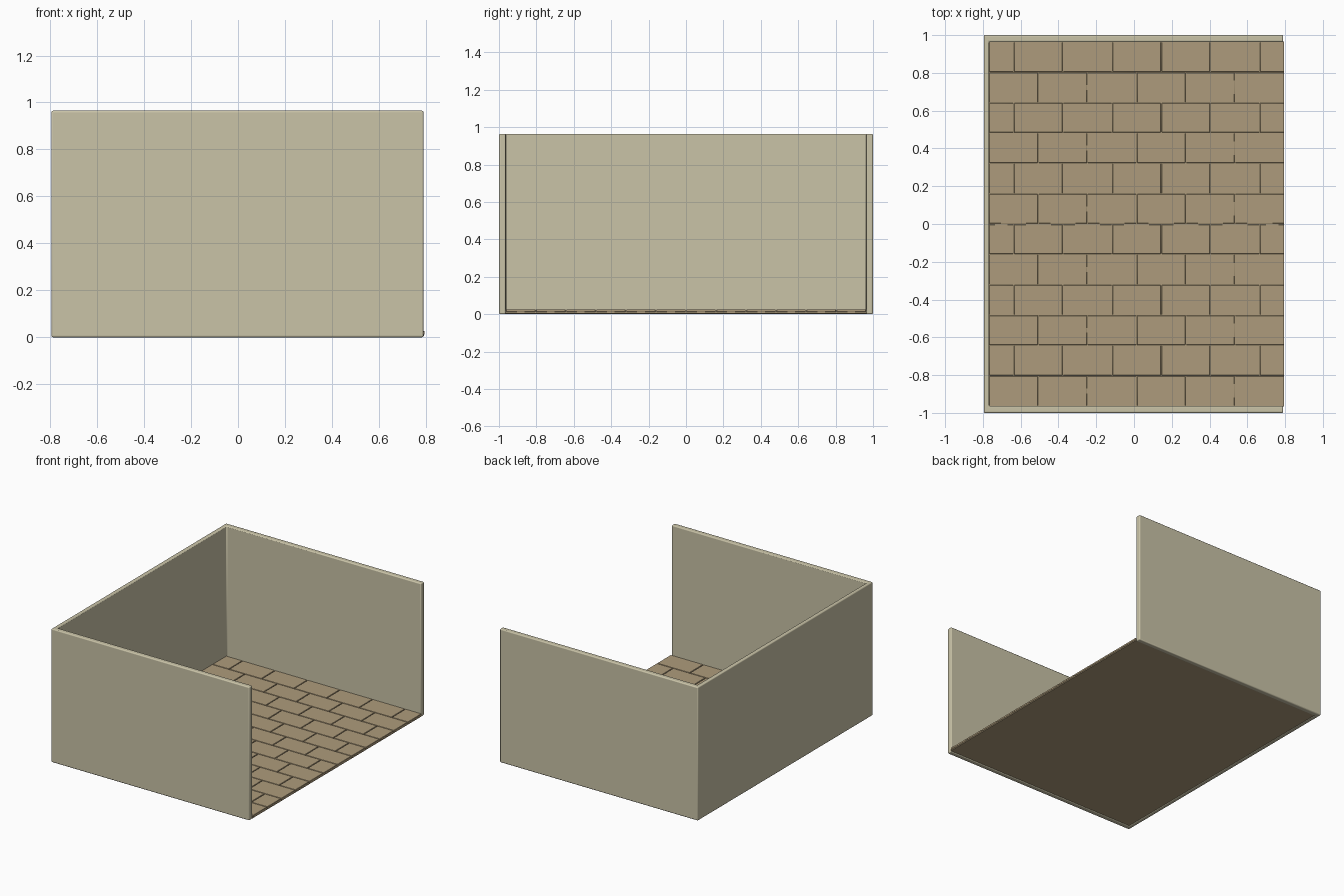
import bpy, bmesh

if "Cube" in bpy.data.objects:
    bpy.data.objects.remove(bpy.data.objects["Cube"])

X0, X1, Y1, H = -0.795, 0.79, 1.0, 0.965
TX, TY = 0.028, 0.036          # wall thickness of side and front/back walls


def material(name, color):
    m = bpy.data.materials.new(name)
    m.diffuse_color = (*color, 1)
    m.use_nodes = True
    m.node_tree.nodes["Principled BSDF"].inputs["Base Color"].default_value = m.diffuse_color
    return m


def finish(name, bm, mat, bevel=0, segments=1):
    bmesh.ops.recalc_face_normals(bm, faces=bm.faces[:])
    me = bpy.data.meshes.new(name)
    bm.to_mesh(me)
    bm.free()
    ob = bpy.data.objects.new(name, me)
    bpy.context.collection.objects.link(ob)
    me.materials.append(mat)
    if bevel:
        mod = ob.modifiers.new("Bevel", 'BEVEL')
        mod.width, mod.segments = bevel, segments
    bpy.context.view_layer.objects.active = ob
    ob.select_set(True)
    bpy.ops.object.shade_smooth_by_angle()
    ob.select_set(False)
    return ob


def add_box(bm, lo, hi):
    vs = bmesh.ops.create_cube(bm, size=1)["verts"]
    for v in vs:
        for i in range(3):
            v.co[i] = lo[i] if v.co[i] < 0 else hi[i]


plaster = material("plaster", (0.59, 0.55, 0.39))
clay = material("clay", (0.42, 0.33, 0.20))

# U-shaped wall: left side, front and back, open to +x
outline = [(X1, -Y1), (X1, -Y1 + TY), (X0 + TX, -Y1 + TY), (X0 + TX, Y1 - TY),
           (X1, Y1 - TY), (X1, Y1), (X0, Y1), (X0, -Y1)]
bm = bmesh.new()
face = bm.faces.new([bm.verts.new((x, y, 0)) for x, y in outline])
ext = bmesh.ops.extrude_face_region(bm, geom=[face])["geom"]
for v in ext:
    if isinstance(v, bmesh.types.BMVert):
        v.co.z = H
finish("walls", bm, plaster, 0.007, 3)

# Floor slab under the tiles
FX0, FX1, FY = X0 + TX, 0.795, Y1 - TY
bm = bmesh.new()
add_box(bm, (FX0 - 0.005, -FY - 0.002, 0.005), (FX1 - 0.002, FY + 0.002, 0.021))
finish("floor_slab", bm, clay)

# Floor tiles in running bond, long side along x
ROWS, COLS, GAP = 12, 6, 0.005
w, l = 2 * FY / ROWS, (FX1 - FX0) / COLS
bm = bmesh.new()
for r in range(ROWS):
    y = -FY + r * w
    shift = l / 2 if r % 2 else 0
    for c in range(COLS + (r % 2)):
        a = max(FX0, FX0 + c * l - shift)
        b = min(FX1, FX0 + (c + 1) * l - shift)
        add_box(bm, (a + (GAP / 2 if c else 0), y + GAP / 2, 0.012),
                (b - (GAP / 2 if b < FX1 - 0.001 else 0), y + w - GAP / 2, 0.026))
finish("floor_tiles", bm, clay, 0.0015, 1)
